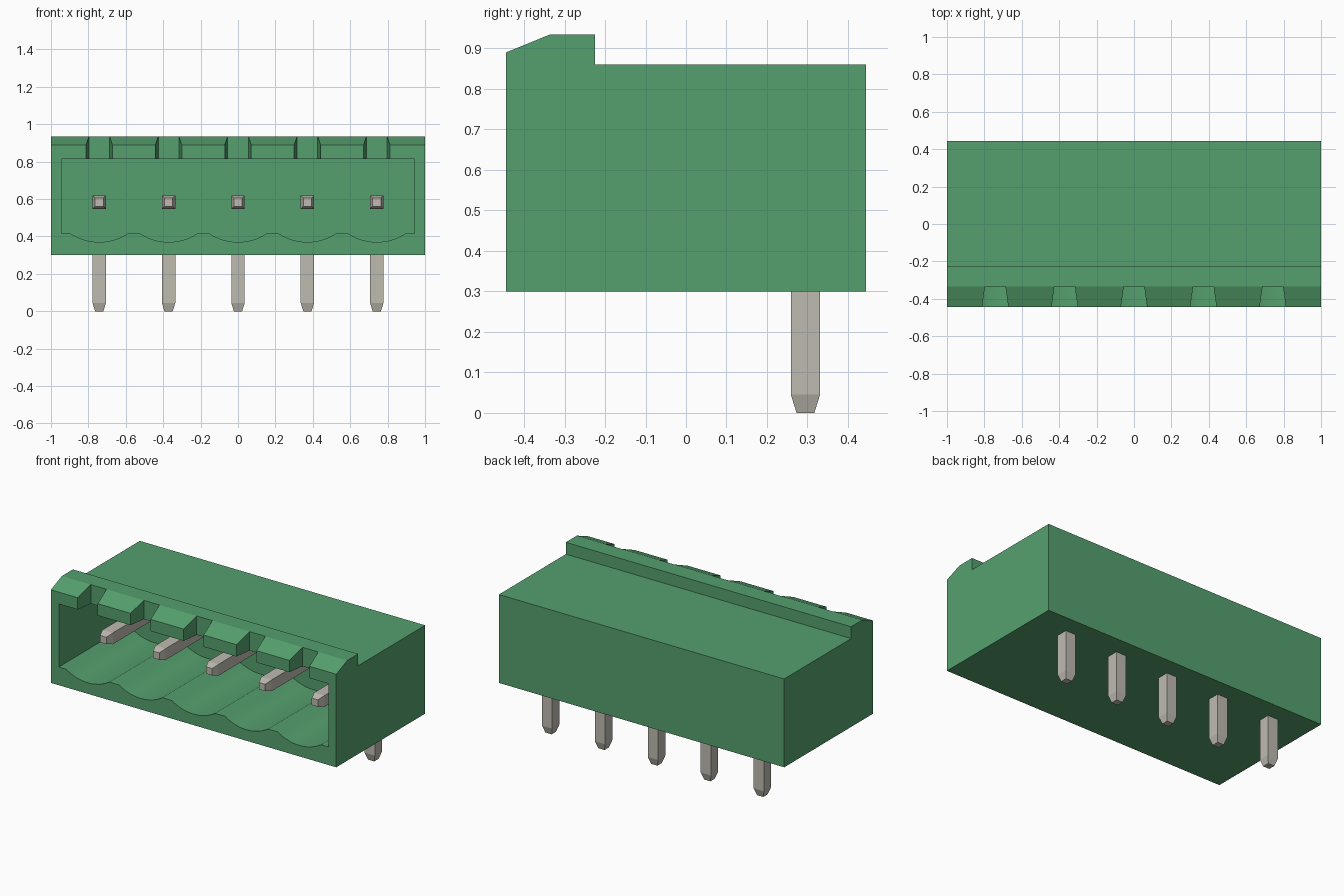
import bpy, bmesh, math
from mathutils import Vector

if "Cube" in bpy.data.objects:
    bpy.data.objects.remove(bpy.data.objects["Cube"], do_unlink=True)

PITCH = 0.371
CENTRES = [i * PITCH for i in range(-2, 3)]


def material(name, rgb):
    mat = bpy.data.materials.new(name)
    mat.use_nodes = True
    mat.diffuse_color = (*rgb, 1)
    mat.node_tree.nodes["Principled BSDF"].inputs["Base Color"].default_value = (*rgb, 1)
    return mat


green = material("green plastic", (0.091, 0.352, 0.156))
metal = material("tinned metal", (0.515, 0.497, 0.434))


def loft(name, rings, mat):
    """Solid through a list of matching closed outlines."""
    bm = bmesh.new()
    loops = [[bm.verts.new(p) for p in ring] for ring in rings]
    n = len(loops[0])
    for a, b in zip(loops, loops[1:]):
        for i in range(n):
            j = (i + 1) % n
            bm.faces.new((a[i], a[j], b[j], b[i]))
    bm.faces.new(loops[0])
    bm.faces.new(loops[-1])
    bmesh.ops.recalc_face_normals(bm, faces=bm.faces)
    mesh = bpy.data.meshes.new(name)
    bm.to_mesh(mesh)
    bm.free()
    mesh.materials.append(mat)
    obj = bpy.data.objects.new(name, mesh)
    bpy.context.collection.objects.link(obj)
    return obj


def cut(target, cutter):
    """Subtract the cutter, then discard it."""
    mod = target.modifiers.new("cut", "BOOLEAN")
    mod.operation, mod.solver, mod.object = "DIFFERENCE", "EXACT", cutter
    bpy.context.view_layer.objects.active = target
    bpy.ops.object.modifier_apply(modifier=mod.name)
    bpy.data.objects.remove(cutter, do_unlink=True)


# Housing: side profile with a raised, bevelled front lip
side = [(-0.445, 0.30), (0.445, 0.30), (0.445, 0.86), (-0.225, 0.86),
        (-0.225, 0.935), (-0.335, 0.935), (-0.445, 0.89)]
housing = loft("housing", [[(x, y, z) for y, z in side] for x in (-1, 1)], green)

# Cavity: open at the front, with a scalloped floor
HALF, DIP, FLOOR = 0.152, 0.045, 0.415
radius = (HALF ** 2 + DIP ** 2) / (2 * DIP)
sweep = math.asin(HALF / radius)
outline = [(0.945, 0.815), (-0.945, 0.815), (-0.945, FLOOR)]
for c in CENTRES:
    for k in range(17):
        a = sweep * (k / 8 - 1)
        outline.append((c + radius * math.sin(a), FLOOR - DIP + radius * (1 - math.cos(a))))
outline.append((0.945, FLOOR))
cut(housing, loft("cavity_cutter", [[(x, y, z) for x, z in outline] for y in (-0.6, 0.22)], green))

# Flared notches in the lip
for c in CENTRES:
    plan = [(c - 0.078, -0.5), (c + 0.078, -0.5), (c + 0.055, -0.335), (c - 0.055, -0.335)]
    cut(housing, loft("notch_cutter", [[(x, y, z) for x, y in plan] for z in (0.7, 1.0)], green))

bpy.ops.object.select_all(action="DESELECT")
housing.select_set(True)
bpy.context.view_layer.objects.active = housing
bpy.ops.object.shade_smooth_by_angle(angle=math.radians(20))


def pin(name, tip, direction, length):
    """Square bar with a tapered tip."""
    tip, d = Vector(tip), Vector(direction)
    u = Vector((1, 0, 0))
    v = d.cross(u)
    rings = []
    for along, h in ((0, 0.022), (0.045, 0.036), (length, 0.036)):
        rings.append([tip + d * along + u * (sx * h) + v * (sy * h)
                      for sx, sy in ((-1, -1), (1, -1), (1, 1), (-1, 1))])
    return loft(name, rings, metal)


# Contacts inside the cavity and solder legs below
for i, c in enumerate(CENTRES, 1):
    pin(f"contact_pin_{i}", (c, -0.29, 0.583), (0, 1, 0), 0.58)
    pin(f"solder_leg_{i}", (c, 0.295, 0), (0, 0, 1), 0.58)
